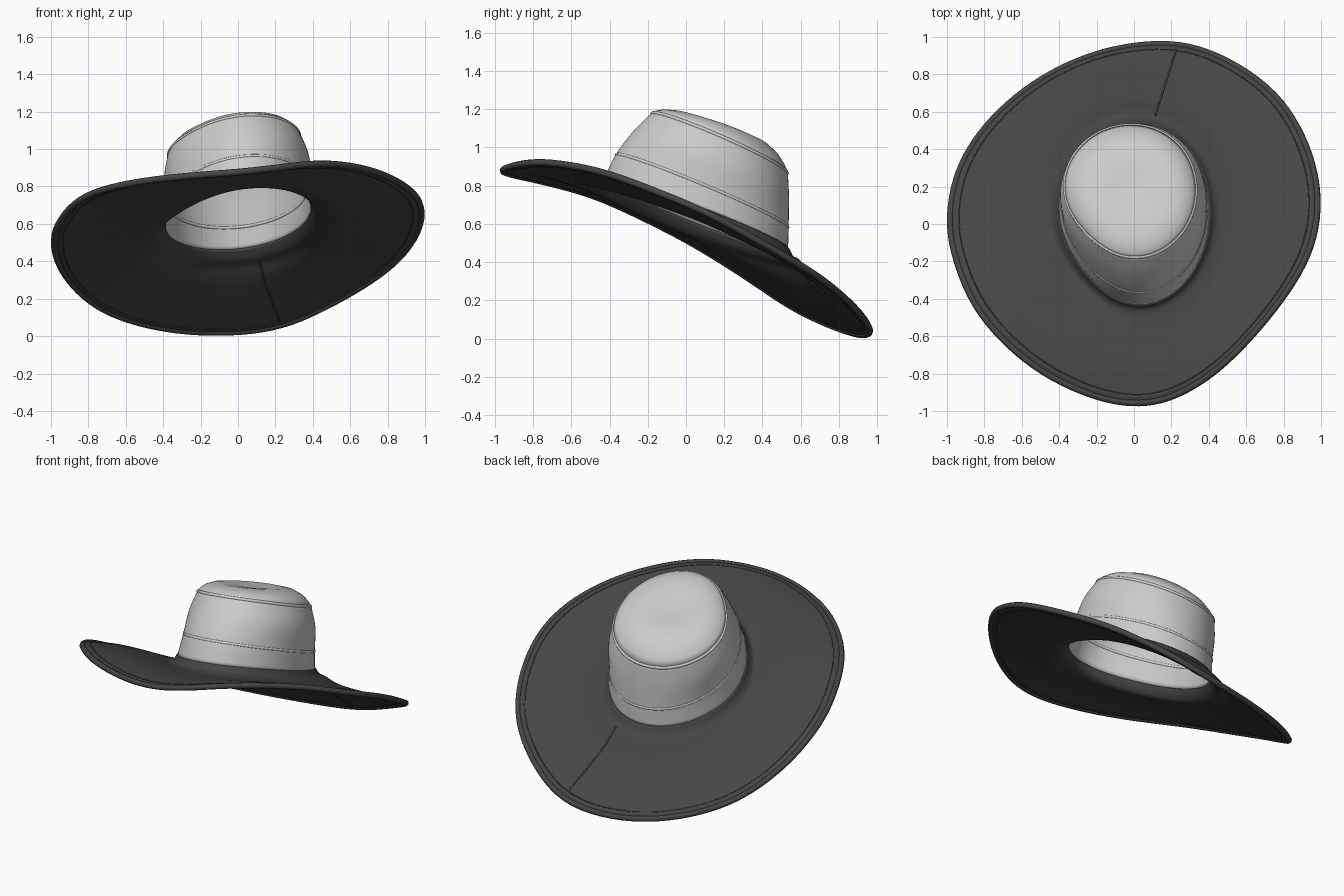
import bpy, bmesh, math
from mathutils import Vector

if "Cube" in bpy.data.objects:
    bpy.data.objects.remove(bpy.data.objects["Cube"])


def catmull(p0, p1, p2, p3, t):
    return 0.5 * (2 * p1 + (p2 - p0) * t + (2 * p0 - 5 * p1 + 4 * p2 - p3) * t * t
                  + (3 * p1 - p0 - 3 * p2 + p3) * t ** 3)


def closed_spline(pts, steps):
    n = len(pts)
    return [catmull(pts[i - 1], pts[i], pts[(i + 1) % n], pts[(i + 2) % n], s / steps)
            for i in range(n) for s in range(steps)]


def open_spline(pts, steps):
    p = [2 * pts[0] - pts[1]] + pts + [2 * pts[-1] - pts[-2]]
    out = [catmull(*p[i:i + 4], s / steps) for i in range(len(pts) - 1) for s in range(steps)]
    return out + [pts[-1]]


def loft(name, columns, thickness, color=None, tip=None):
    """Skin profile columns placed around the hat; optional closing point."""
    bm = bmesh.new()
    grid = [[bm.verts.new(p) for p in col] for col in columns]
    apex = bm.verts.new(tip) if tip else None
    for i, col in enumerate(grid):
        nxt = grid[(i + 1) % len(grid)]
        for j in range(len(col) - 1):
            bm.faces.new((col[j], nxt[j], nxt[j + 1], col[j + 1]))
        if apex:
            bm.faces.new((col[-1], nxt[-1], apex))
    bmesh.ops.recalc_face_normals(bm, faces=bm.faces)
    me = bpy.data.meshes.new(name)
    bm.to_mesh(me)
    bm.free()
    me.polygons.foreach_set("use_smooth", [True] * len(me.polygons))
    ob = bpy.data.objects.new(name, me)
    bpy.context.collection.objects.link(ob)
    if color:
        me.materials.append(color)
    mod = ob.modifiers.new("thickness", 'SOLIDIFY')
    mod.thickness = thickness
    mod.offset = 0
    return ob


def piping(name, pts, radius, color=None, closed=True):
    cu = bpy.data.curves.new(name, 'CURVE')
    cu.dimensions = '3D'
    cu.bevel_depth = radius
    cu.bevel_resolution = 2
    sp = cu.splines.new('POLY')
    sp.points.add(len(pts) - 1)
    for q, p in zip(sp.points, pts):
        q.co = (*p, 1)
    sp.use_cyclic_u = closed
    if color:
        cu.materials.append(color)
    ob = bpy.data.objects.new(name, cu)
    bpy.context.collection.objects.link(ob)
    return ob


dark = bpy.data.materials.new("dark_felt")
dark.diffuse_color = (0.06, 0.06, 0.06, 1)
dark.use_nodes = True
dark.node_tree.nodes["Principled BSDF"].inputs["Base Color"].default_value = dark.diffuse_color

# Brim outline: wavy, tilted, low at the back
edge = closed_spline([Vector(p) for p in (
    (.19, .98, .04), (.48, .90, .155), (.765, .705, .32), (.935, .43, .48), (1, .13, .645),
    (.945, -.17, .77), (.755, -.47, .875), (.49, -.76, .92), (.25, -.92, .90),
    (.03, -.975, .875), (-.23, -.93, .855), (-.55, -.77, .82), (-.835, -.49, .745),
    (-.97, -.18, .605), (-1, .06, .48), (-.94, .32, .32), (-.77, .57, .155),
    (-.5, .79, .055), (-.17, .935, .014))], 6)
for _ in range(6):
    edge = [(edge[i - 1] + 2 * p + edge[(i + 1) % len(edge)]) / 4 for i, p in enumerate(edge)]
edge = [Vector((p.x * .985, p.y * .985, p.z + .004)) for p in edge]
angles = [math.atan2(p.y - .04, p.x) for p in edge]


# Tilted oval ring (cut slightly at front left): centre, radii, height, slopes in y and x
def ring_point(a, cx, cy, rx, ry, z, sy, sx):
    c = math.cos(a - math.radians(225))
    k = 1 - (.11 if c > 0 else -.025) * c * c * c * c
    x, y = rx * k * math.cos(a), ry * k * math.sin(a)
    return Vector((cx + x, cy + y, z + sy * y + sx * x))


FILLET = (0, .045, .47, .555, .588, -.38, .11)
BASE = (-.005, .045, .40, .48, .65, -.38, .11)
SEAM = (-.005, .078, .388, .45, .772, -.42, .10)
MID = (-.012, .125, .385, .405, .91, -.42, .11)
TIP = (-.025, .17, .352, .355, 1.02, -.435, .12)

# Brim with a soft curve into the crown, arched at front left, sagging at the back
brim_cols, wall_cols, tip_cols = [], [], []
for a, e in zip(angles, edge):
    b, f = ring_point(a, *BASE), ring_point(a, *FILLET)
    arch = .04 * max(0, math.cos(a - math.radians(230))) ** 2 - .012 * max(0, math.sin(a))
    f2 = f.lerp(e, .18) + Vector((0, 0, arch * .7 - .014))
    f3 = f.lerp(e, .6) + Vector((0, 0, arch - .006))
    prof = [b, b.lerp(f, .38) - Vector((0, 0, .016)), f, f2, f3, e]
    brim_cols.append(open_spline(prof, 5))
    wall_cols.append(open_spline([b] + [ring_point(a, *r) for r in (SEAM, MID, TIP)], 6))
    # Puffed top panel with a shallow dent
    col = []
    for k, h in ((1, 0), (.95, .026), (.86, .054), (.72, .076), (.55, .084), (.36, .08), (.18, .072)):
        r = (TIP[0], TIP[1], TIP[2] * k, TIP[3] * k) + TIP[4:]
        col.append(ring_point(a, *r) + Vector((0, 0, h * (1 + .4 * k * math.sin(a)))))
    tip_cols.append(col)

loft("brim", brim_cols, .022, dark)
loft("crown_wall", wall_cols, .012)
loft("crown_top", tip_cols, .012, tip=(TIP[0], TIP[1], TIP[4] + .069))

# Rolled hem, stitched lines and seams
piping("brim_hem", edge, .018, dark)
i = min(range(len(angles)), key=lambda k: abs(angles[k] - math.radians(75)))
for side, s in (("upper", .010), ("lower", -.010)):
    up = Vector((0, .5 * s, s))
    piping("brim_stitch_" + side, [c[-2].lerp(c[-3], .1) + up for c in brim_cols], .003, dark)
    piping("brim_join_" + side, [p + up for p in brim_cols[i][8:-1]], .005, dark, False)
piping("crown_band_seam", [c[6] for c in wall_cols], .010)
piping("crown_top_piping", [c[-1] for c in wall_cols], .011)
